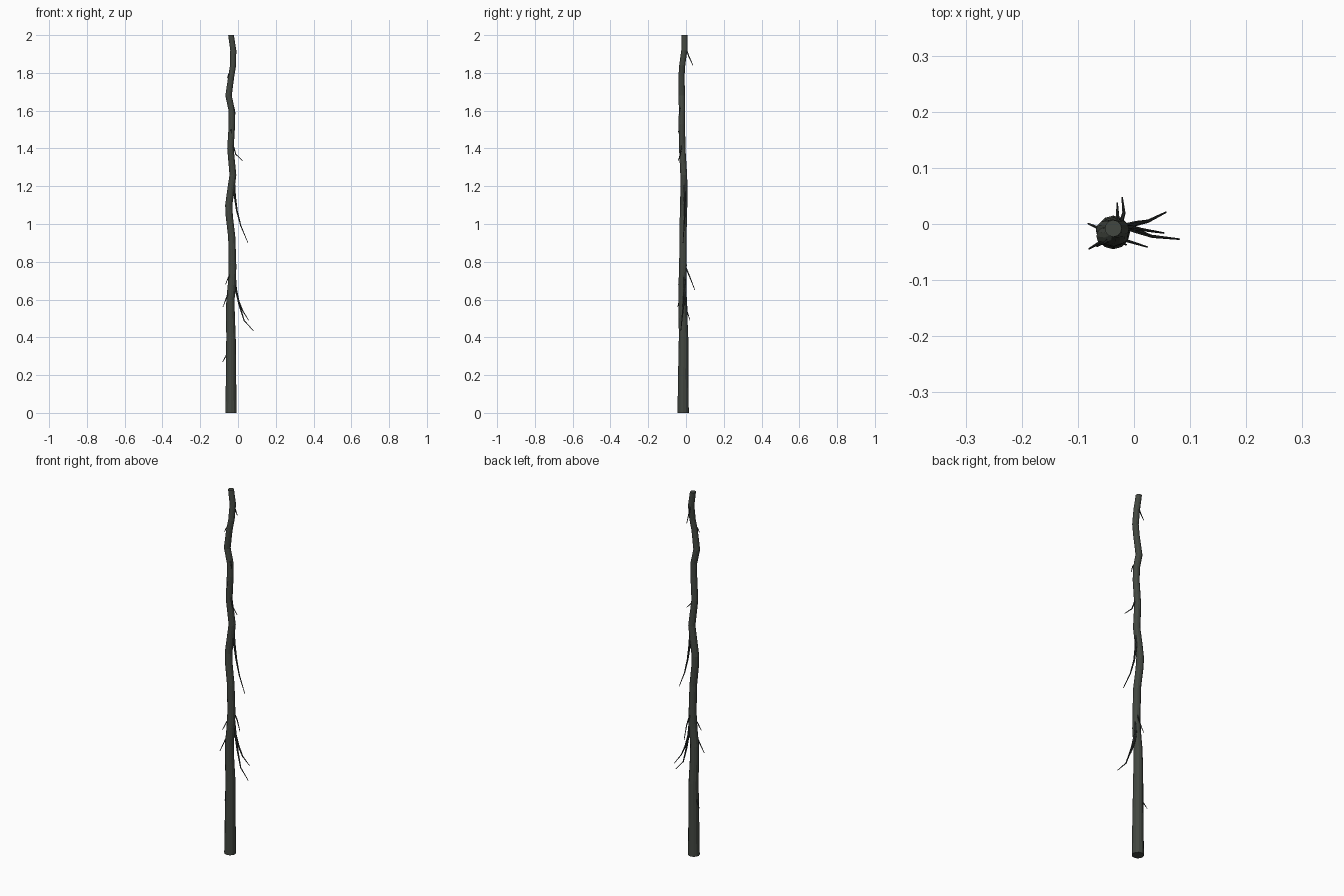
import bpy, bmesh, math
from mathutils import Vector


def material(name, col):
    m = bpy.data.materials.new(name)
    m.diffuse_color = (*col, 1)
    return m


bark = material("dark bark", (0.055, 0.063, 0.052))
twig_bark = material("twig bark", (0.03, 0.035, 0.033))


def tube(name, pts, radii, sides, mat, level=False):
    """Tapered tube along a path; level=True keeps every ring horizontal."""
    pts = [Vector(p) for p in pts]
    bm = bmesh.new()
    rings = []
    for i, (p, r) in enumerate(zip(pts, radii)):
        t = (pts[min(i + 1, len(pts) - 1)] - pts[max(i - 1, 0)]).normalized()
        u, v = Vector((1, 0, 0)), Vector((0, 1, 0))
        if not level:
            u = t.cross(Vector((0.3, 1, 0.1))).normalized()
            v = t.cross(u)
        rings.append([bm.verts.new(p + r * (u * math.cos(a) + v * math.sin(a)))
                      for a in (2 * math.pi * k / sides for k in range(sides))])
    for a, b in zip(rings, rings[1:]):
        for k in range(sides):
            n = (k + 1) % sides
            bm.faces.new((a[k], a[n], b[n], b[k]))
    bm.faces.new(rings[0][::-1])
    bm.faces.new(rings[-1])
    bmesh.ops.recalc_face_normals(bm, faces=bm.faces)
    me = bpy.data.meshes.new(name)
    bm.to_mesh(me)
    bm.free()
    me.materials.append(mat)
    ob = bpy.data.objects.new(name, me)
    bpy.context.collection.objects.link(ob)


# Crooked main stem: x, y, z, radius
stem = [(-.037, -.015, 0, .030), (-.037, -.015, .20, .027), (-.037, -.013, .40, .025),
        (-.040, -.016, .52, .023), (-.040, -.018, .60, .022), (-.031, -.018, .70, .021),
        (-.029, -.016, .78, .020), (-.033, -.016, .93, .019), (-.046, -.014, 1.04, .019),
        (-.049, -.012, 1.10, .019), (-.038, -.011, 1.18, .019), (-.027, -.012, 1.26, .018),
        (-.040, -.020, 1.40, .017), (-.032, -.022, 1.53, .017), (-.033, -.021, 1.60, .017),
        (-.050, -.022, 1.68, .017), (-.036, -.024, 1.78, .016), (-.026, -.020, 1.84, .016),
        (-.025, -.009, 1.92, .016), (-.037, -.008, 2, .015)]
tube("stem", [s[:3] for s in stem], [s[3] for s in stem], 12, bark, True)

# Long drooping twigs on the right side
long_twigs = [
    [(-.022, -.014, .78), (-.012, -.006, .66), (.006, -.013, .575), (.032, -.022, .49), (.081, -.027, .435)],
    [(-.022, -.010, .74), (-.012, -.004, .65), (.004, .001, .59), (.025, .005, .54), (.057, .021, .49)],
    [(-.025, -.010, 1.26), (-.017, -.007, 1.15), (-.006, -.006, 1.07), (.015, -.010, .99), (.053, -.016, .90)]]
for p in long_twigs:
    tube("long_twig", p, (.008, .006, .0045, .003, .0015), 6, twig_bark)

# Short twigs and stubs: root, knee, tip
short_twigs = [
    [(-.030, -.020, 1.43), (-.012, -.030, 1.37), (.024, -.041, 1.335)],
    [(-.025, -.005, .78), (-.018, .020, .72), (-.021, .047, .65)],
    [(-.028, -.010, 1.96), (-.029, .014, 1.89), (-.030, .037, 1.84)],
    [(-.045, -.015, .34), (-.064, -.007, .30), (-.082, .001, .27)],
    [(-.038, -.018, .68), (-.059, -.032, .615), (-.080, -.044, .56)],
    [(-.030, -.018, .76), (-.050, -.030, .72), (-.066, -.040, .68)],
    [(-.037, -.022, 1.81), (-.050, -.032, 1.79), (-.057, -.036, 1.77)],
    [(-.033, -.022, 1.63), (-.020, -.034, 1.61), (-.014, -.037, 1.58)],
    [(-.034, -.022, 1.52), (-.036, -.037, 1.50), (-.036, -.042, 1.48)]]
for p in short_twigs:
    tube("short_twig", p, (.004, .003, .0015), 6, twig_bark)
